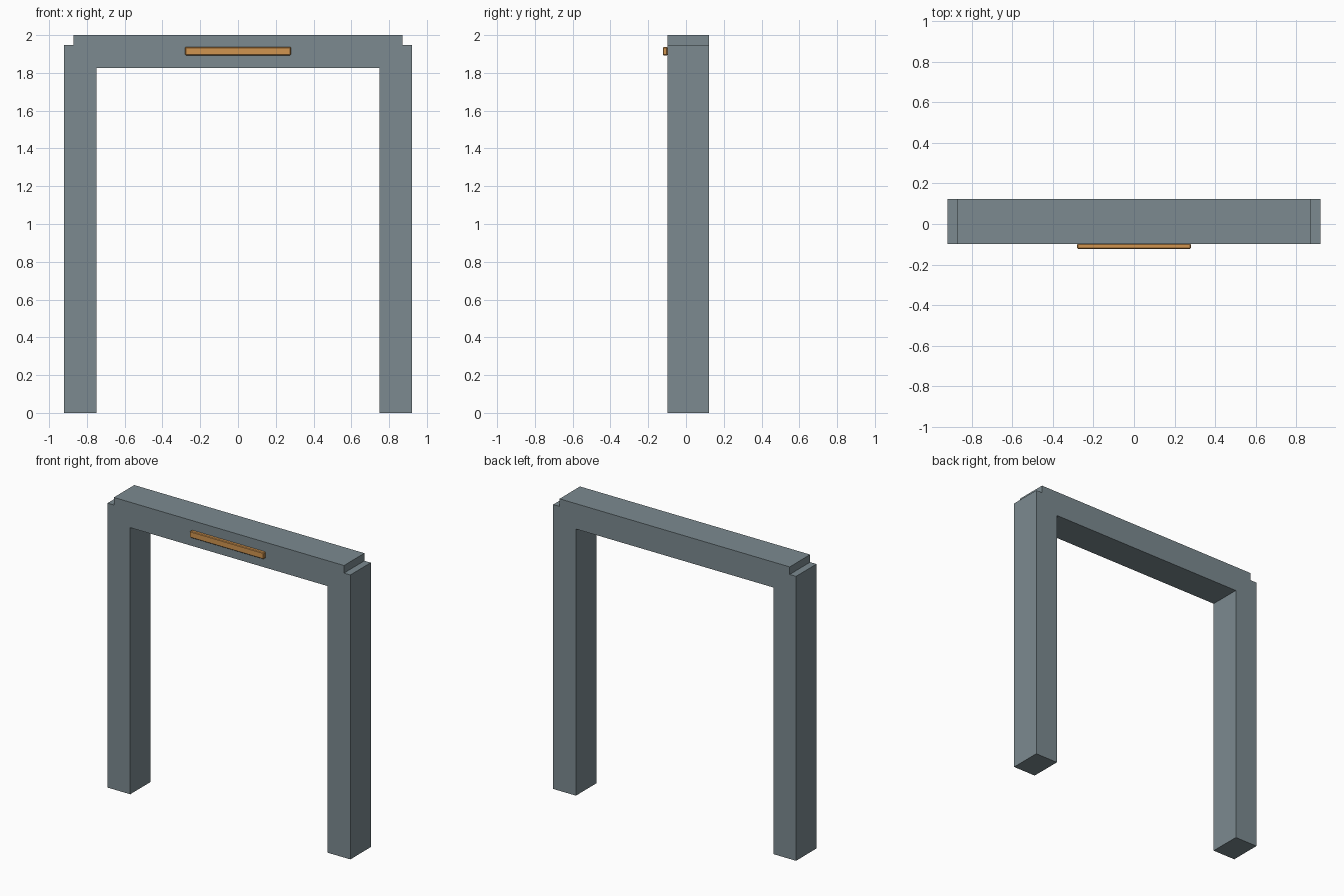
import bpy
import bmesh

cube = bpy.data.objects.get("Cube")
if cube:
    bpy.data.objects.remove(cube, do_unlink=True)


def make_material(name, rgb):
    mat = bpy.data.materials.new(name)
    mat.use_nodes = True
    color = (*rgb, 1.0)
    mat.diffuse_color = color
    mat.node_tree.nodes["Principled BSDF"].inputs["Base Color"].default_value = color
    return mat


def extrude_profile(name, outline, y_front, y_back, mat):
    """Extrude a closed x-z outline from y_front to y_back."""
    bm = bmesh.new()
    face = bm.faces.new([bm.verts.new((x, y_front, z)) for x, z in outline])
    result = bmesh.ops.extrude_face_region(bm, geom=[face], use_keep_orig=True)
    moved = [v for v in result["geom"] if isinstance(v, bmesh.types.BMVert)]
    bmesh.ops.translate(bm, verts=moved, vec=(0, y_back - y_front, 0))
    bmesh.ops.recalc_face_normals(bm, faces=bm.faces)
    mesh = bpy.data.meshes.new(name)
    bm.to_mesh(mesh)
    bm.free()
    mesh.materials.append(mat)
    obj = bpy.data.objects.new(name, mesh)
    bpy.context.collection.objects.link(obj)
    return obj


steel = make_material("slate grey", (0.20, 0.255, 0.28))
amber = make_material("amber", (0.64, 0.30, 0.08))

FRONT, BACK = -0.098, 0.123

# Door frame: half outline mirrored, with stepped upper corners
half = [(0.748, 1.826), (0.748, 0), (0.92, 0), (0.92, 1.948), (0.872, 1.948), (0.872, 2)]
outline = half + [(-x, z) for x, z in reversed(half)]
extrude_profile("door_frame", outline, FRONT, BACK, steel)

# Slim light bar on the front of the lintel
bar = [(-0.28, 1.893), (0.28, 1.893), (0.28, 1.937), (-0.28, 1.937)]
light_bar = extrude_profile("light_bar", bar, -0.123, FRONT, amber)
bevel = light_bar.modifiers.new("soft_edges", "BEVEL")
bevel.width = 0.004
bevel.segments = 1
